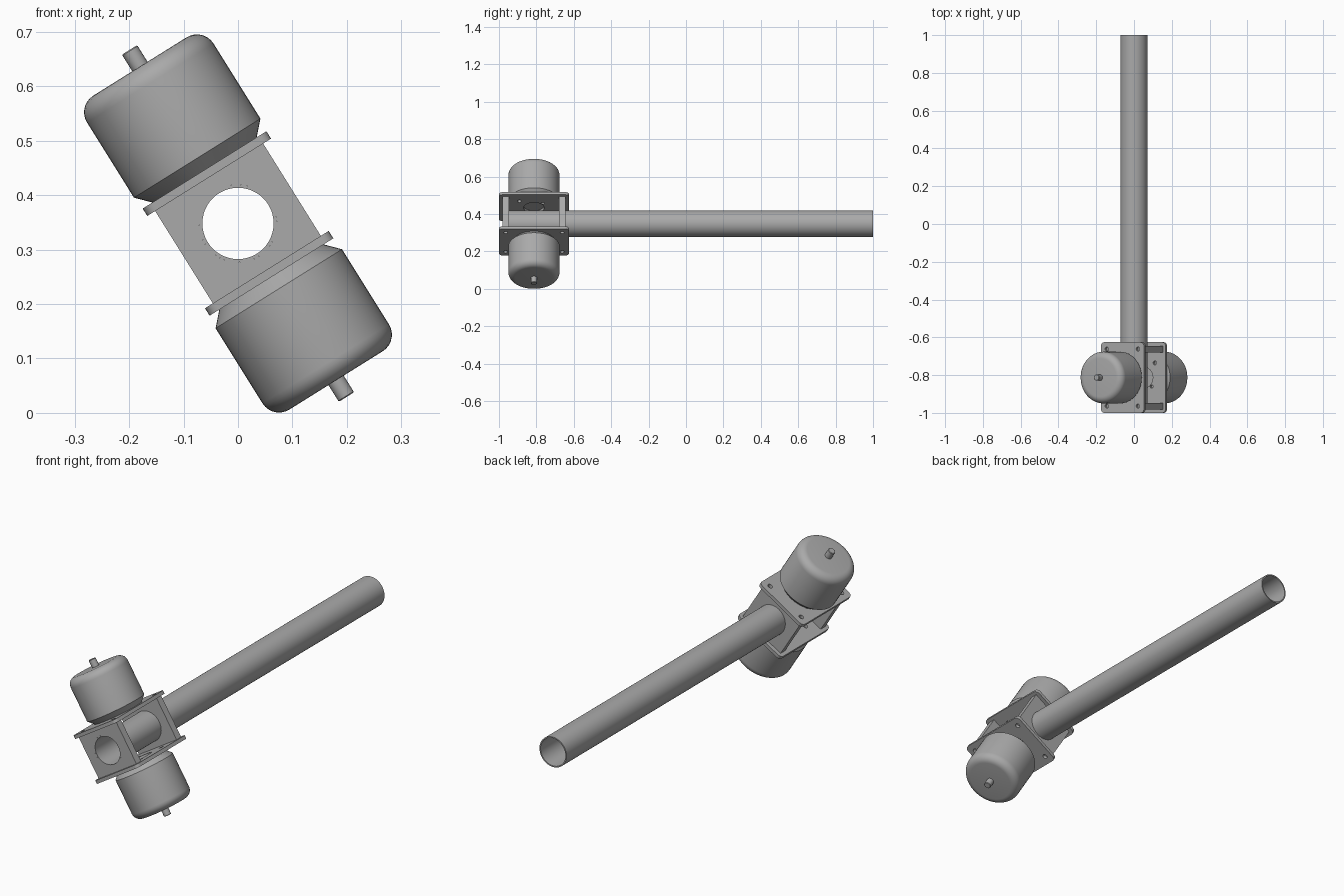
import bpy, bmesh
from math import sin, cos, pi, radians
from mathutils import Matrix, Vector

if "Cube" in bpy.data.objects:
    bpy.data.objects.remove(bpy.data.objects["Cube"])

grey = bpy.data.materials.new("plain_grey")
grey.use_nodes = True
colour = (0.4, 0.4, 0.4, 1)
grey.diffuse_color = colour
grey.node_tree.nodes["Principled BSDF"].inputs["Base Color"].default_value = colour

# Mount frame: tilted about the tube axis; the second side is a half turn
CENTRE = Matrix.Translation((0, -0.813, 0.348))
UPPER = CENTRE @ Matrix.Rotation(radians(-32), 4, 'Y')
LOWER = UPPER @ Matrix.Rotation(pi, 4, 'Y')


def finish(name, mesh, matrix):
    """Place a mesh in the scene with the shared colour and smooth shading."""
    mesh.transform(matrix)
    mesh.materials.clear()
    mesh.materials.append(grey)
    obj = bpy.data.objects.new(name, mesh)
    bpy.context.collection.objects.link(obj)
    bpy.ops.object.select_all(action='DESELECT')
    obj.select_set(True)
    bpy.context.view_layer.objects.active = obj
    bpy.ops.object.shade_smooth_by_angle(angle=radians(30))
    return obj


def arc(cx, cy, r, start=0.0, sweep=2 * pi, n=32, closed=True):
    steps = n if closed else n - 1
    return [(cx + r * cos(start + sweep * i / steps),
             cy + r * sin(start + sweep * i / steps)) for i in range(n)]


def rounded_rect(hx, hy, r):
    pts = []
    for k, (sx, sy) in enumerate([(1, 1), (-1, 1), (-1, -1), (1, -1)]):
        pts += arc(sx * (hx - r), sy * (hy - r), r, k * pi / 2, pi / 2, 6, False)
    return pts


def sheet(name, outlines, thickness, matrix):
    """Flat sheet: first outline is the edge, the others are holes."""
    curve = bpy.data.curves.new(name, 'CURVE')
    curve.dimensions = '2D'
    curve.fill_mode = 'BOTH'
    curve.extrude = thickness / 2
    for pts in outlines:
        spline = curve.splines.new('POLY')
        spline.points.add(len(pts) - 1)
        for p, (x, y) in zip(spline.points, pts):
            p.co = (x, y, 0, 1)
        spline.use_cyclic_u = True
    temp = bpy.data.objects.new(name + "_outline", curve)
    bpy.context.collection.objects.link(temp)
    graph = bpy.context.evaluated_depsgraph_get()
    mesh = bpy.data.meshes.new_from_object(temp.evaluated_get(graph))
    bpy.data.objects.remove(temp)
    bm = bmesh.new()
    bm.from_mesh(mesh)
    bmesh.ops.remove_doubles(bm, verts=bm.verts, dist=1e-5)
    bmesh.ops.recalc_face_normals(bm, faces=bm.faces)
    bm.to_mesh(mesh)
    bm.free()
    return finish(name, mesh, matrix)


def lathe(name, profile, matrix, steps=48, closed=False):
    """Spin (radius, height) points about the local z axis."""
    bm = bmesh.new()
    verts = [bm.verts.new((r, 0, z)) for r, z in profile]
    edges = [bm.edges.new(pair) for pair in zip(verts, verts[1:])]
    if closed:
        edges.append(bm.edges.new((verts[-1], verts[0])))
    bmesh.ops.spin(bm, geom=verts + edges, cent=(0, 0, 0), axis=(0, 0, 1),
                   angle=2 * pi, steps=steps)
    bmesh.ops.remove_doubles(bm, verts=bm.verts, dist=1e-5)
    bmesh.ops.recalc_face_normals(bm, faces=bm.faces)
    mesh = bpy.data.meshes.new(name)
    bm.to_mesh(mesh)
    bm.free()
    return finish(name, mesh, matrix)


# Long hollow tube running to the back
TUBE_R, BORE_R = 0.0714, 0.0655
START, END = -0.168, 1.813
lathe("arm_tube", [(TUBE_R, START), (TUBE_R, END), (BORE_R, END), (BORE_R, START)],
      CENTRE @ Matrix.Rotation(-pi / 2, 4, 'X'), closed=True)

# Two clamp walls that hold the tube
wall_edge = [(-0.117, -0.1), (0.117, -0.1), (0.117, 0.1), (-0.117, 0.1)]
for name, y in (("front_wall", -0.151), ("back_wall", 0.151)):
    sheet(name, [wall_edge, arc(0, 0, TUBE_R, n=48)], 0.034,
          UPPER @ Matrix.Translation((0, y, 0)) @ Matrix.Rotation(pi / 2, 4, 'X'))

# Mounting plate outline with corner, motor screw and centre holes
plate = [rounded_rect(0.134, 0.187, 0.02), arc(0, 0, 0.055)]
for s in (-1, 1):
    plate += [arc(s * 0.097, t * 0.151, 0.011, n=16) for t in (-1, 1)]
    plate.append(arc(-s * 0.068, s * 0.078, 0.011, n=16))
    plate.append(arc(s * 0.047, s * 0.047, 0.009, n=16))

# Motor profile: chamfered base, straight can, rounded far end
can = [(0, 0.116), (0.113, 0.116), (0.137, 0.1415)]
can += arc(0.101, 0.304, 0.036, 0, pi / 2, 8, False) + [(0, 0.34)]
shaft = [(0, 0.335), (0.0165, 0.335), (0.0165, 0.374), (0.0145, 0.376), (0, 0.376)]

for side, frame in (("upper", UPPER), ("lower", LOWER)):
    sheet(side + "_plate", plate, 0.016, frame @ Matrix.Translation((0, 0, 0.108)))
    lathe(side + "_motor", can, frame)
    lathe(side + "_shaft", shaft, frame, steps=20)
